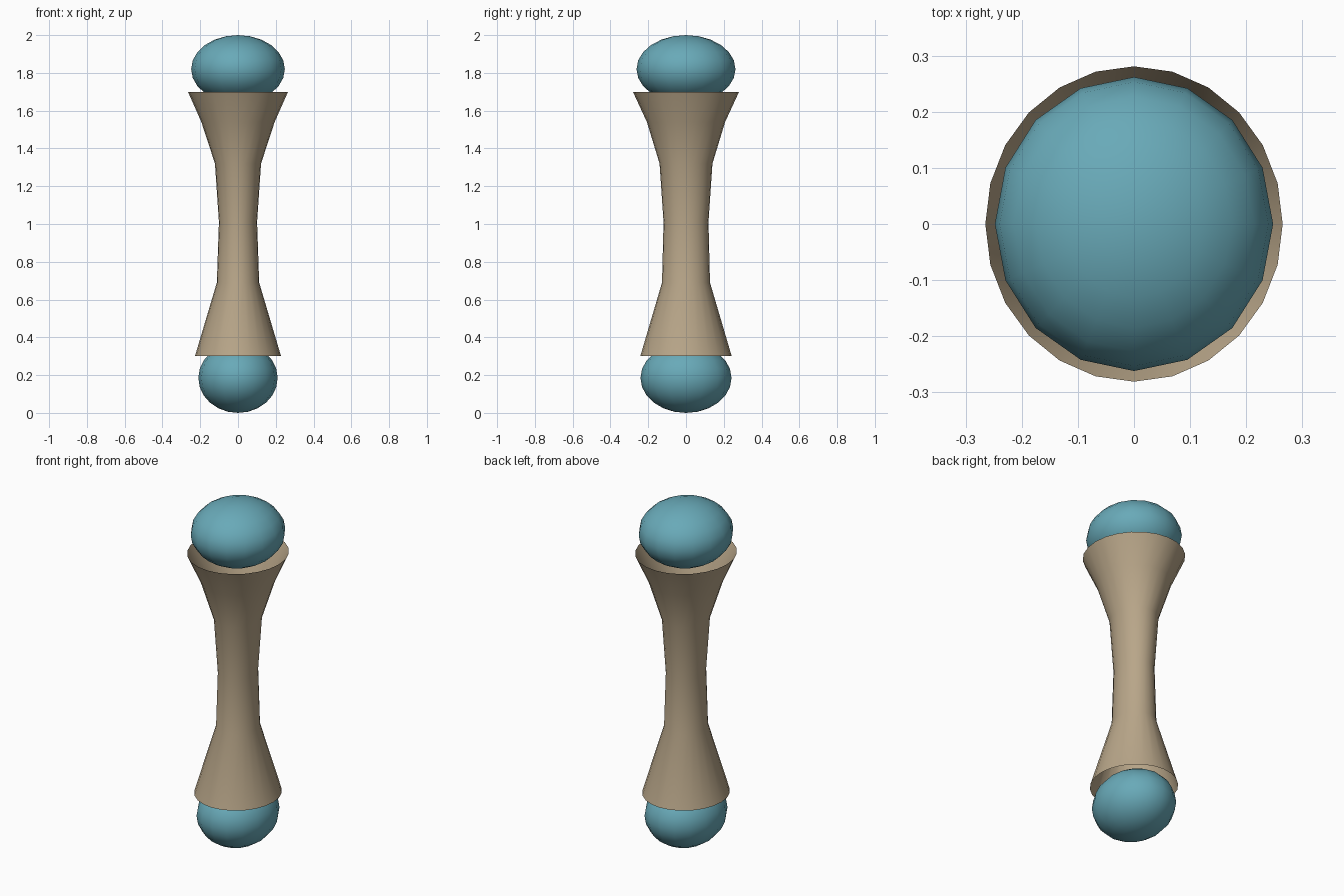
import bpy, bmesh, math
from mathutils import Matrix

if "Cube" in bpy.data.objects:
    bpy.data.objects.remove(bpy.data.objects["Cube"])


def material(name, rgb):
    m = bpy.data.materials.new(name)
    m.diffuse_color = (*rgb, 1)
    m.use_nodes = True
    m.node_tree.nodes["Principled BSDF"].inputs["Base Color"].default_value = m.diffuse_color
    return m


def add_object(name, bm, mat):
    bmesh.ops.recalc_face_normals(bm, faces=bm.faces)
    for f in bm.faces:
        f.smooth = True
    mesh = bpy.data.meshes.new(name)
    bm.to_mesh(mesh)
    bm.free()
    mesh.materials.append(mat)
    obj = bpy.data.objects.new(name, mesh)
    bpy.context.collection.objects.link(obj)
    return obj


def knob(name, z, radii, mat):
    bm = bmesh.new()
    bmesh.ops.create_uvsphere(bm, u_segments=16, v_segments=12, radius=1)
    bm.transform(Matrix.Translation((0, 0, z)) @ Matrix.Diagonal((*radii, 1)))
    return add_object(name, bm, mat)


def tube(name, profile, sides, mat):
    # open elliptical tube from (z, x radius, y radius) rings
    bm = bmesh.new()
    rings = []
    for z, rx, ry in profile:
        angles = [2 * math.pi * i / sides for i in range(sides)]
        rings.append([bm.verts.new((rx * math.cos(a), ry * math.sin(a), z)) for a in angles])
    for low, high in zip(rings, rings[1:]):
        for i in range(sides):
            j = (i + 1) % sides
            bm.faces.new((low[i], low[j], high[j], high[i]))
    return add_object(name, bm, mat)


tan = material("tan", (0.48, 0.38, 0.25))
teal = material("teal", (0.14, 0.40, 0.48))

# Flared hollow shaft
tube("shaft", [(0.30, 0.228, 0.242), (0.69, 0.112, 0.127), (1.01, 0.101, 0.119),
               (1.32, 0.122, 0.140), (1.54, 0.194, 0.207), (1.70, 0.265, 0.281)], 24, tan)

# Rounded joint ends
knob("upper_joint", 1.82, (0.248, 0.262, 0.18), teal)
knob("lower_joint", 0.185, (0.21, 0.241, 0.185), teal)
